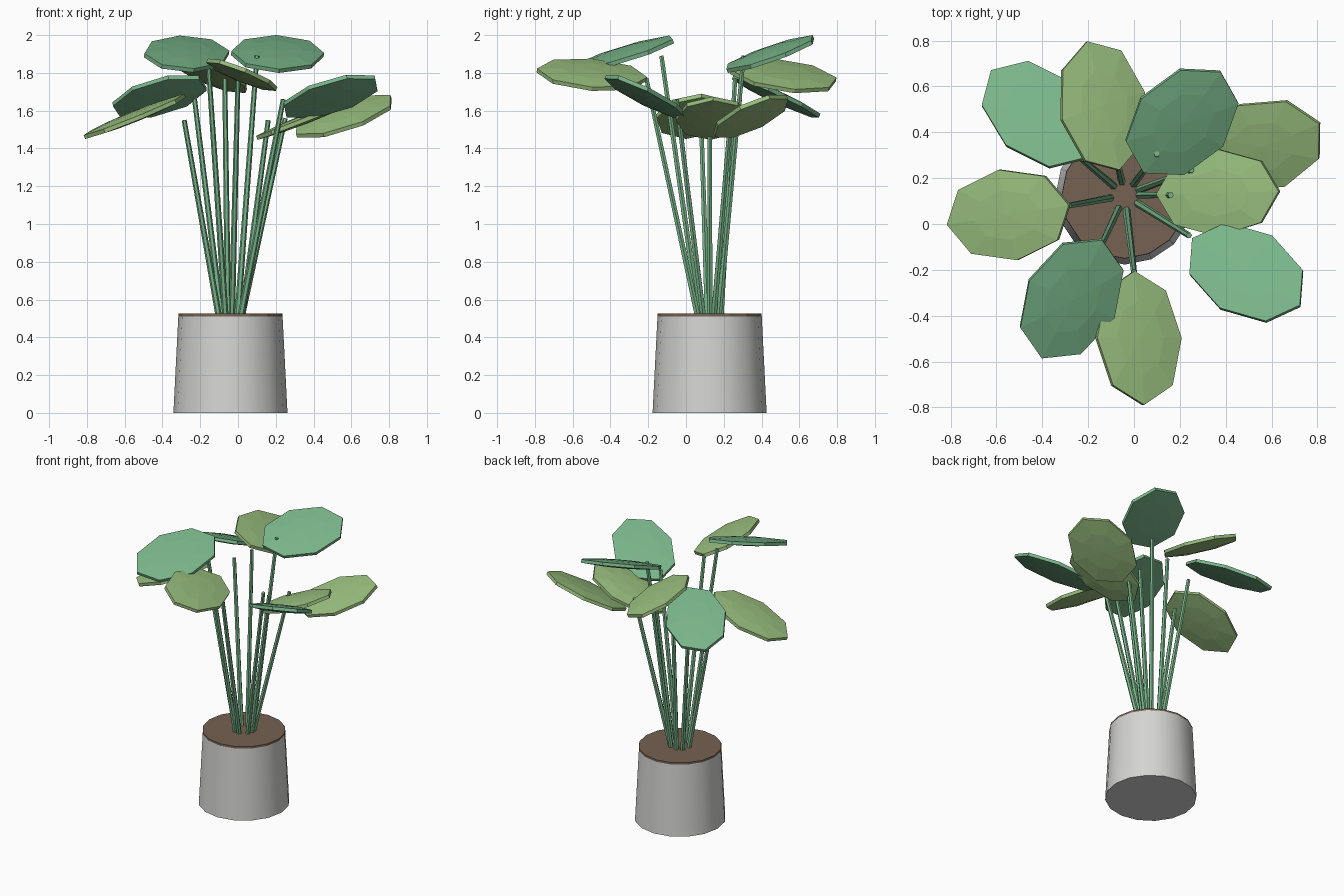
import bpy, bmesh, math
from mathutils import Vector

if "Cube" in bpy.data.objects:
    bpy.data.objects.remove(bpy.data.objects["Cube"])


def material(name, rgb):
    m = bpy.data.materials.new(name)
    m.diffuse_color = (*rgb, 1)
    m.use_nodes = True
    m.node_tree.nodes["Principled BSDF"].inputs["Base Color"].default_value = m.diffuse_color
    return m


TEAL = material("teal_green", (0.19, 0.46, 0.25))
LIME = material("yellow_green", (0.32, 0.52, 0.21))
POT = material("pale_grey", (0.66, 0.66, 0.65))
SOIL = material("soil_brown", (0.18, 0.12, 0.085))

CX, CY = -0.04, 0.125  # pot axis
TOP = 0.525


def finish(bm, name, mat):
    bmesh.ops.recalc_face_normals(bm, faces=bm.faces)
    mesh = bpy.data.meshes.new(name)
    bm.to_mesh(mesh)
    bm.free()
    ob = bpy.data.objects.new(name, mesh)
    bpy.context.collection.objects.link(ob)
    mesh.materials.append(mat)
    return ob


def loft(name, rings, mat, start=None, end=None):
    """Skin closed rings; cap with a fan to start/end points or an n-gon."""
    bm = bmesh.new()
    loops = [[bm.verts.new(p) for p in r] for r in rings]
    n = len(loops[0])
    for a, b in zip(loops, loops[1:]):
        for i in range(n):
            j = (i + 1) % n
            bm.faces.new((a[i], a[j], b[j], b[i]))
    for loop, tip in ((loops[0], start), (loops[-1], end)):
        if tip is None:
            bm.faces.new(loop)
        else:
            v = bm.verts.new(tip)
            for i in range(n):
                bm.faces.new((loop[i], loop[(i + 1) % n], v))
    return finish(bm, name, mat)


def ring(c, u, v, n, r=1.0):
    return [c + r * (u * math.cos(2 * math.pi * i / n) + v * math.sin(2 * math.pi * i / n))
            for i in range(n)]


def disc(z, r, n=16):
    return ring(Vector((CX, CY, z)), Vector((r, 0, 0)), Vector((0, r, 0)), n)


# Tapered pot and soil cap
pot = loft("pot", [disc(0, 0.302), disc(TOP - 0.014, 0.276)], POT)
soil = loft("soil", [disc(TOP - 0.014, 0.276), disc(TOP, 0.275)], SOIL)
for f in pot.data.polygons:
    f.use_smooth = len(f.vertices) == 4
bpy.context.view_layer.objects.active = pot
pot.select_set(True)
bpy.ops.object.shade_smooth_by_angle(angle=math.radians(35))


def leaf(name, mat, c, u, v, slope):
    """Thick octagonal leaf, domed on both sides, lying in a sloped plane."""
    def lift(p):
        return Vector((p[0], p[1], slope[0] * p[0] + slope[1] * p[1]))
    c, u, v = Vector(c), lift(u), lift(v)
    nrm = Vector((-slope[0], -slope[1], 1)).normalized()
    prof = [(0.55, -0.022), (1, -0.011), (1, 0.011), (0.55, 0.022)]
    rings = [ring(c + nrm * h, u, v, 8, r) for r, h in prof]
    loft(name, rings, mat, c - nrm * 0.026, c + nrm * 0.026)


def stem(name, tip):
    tip = Vector(tip)
    out = Vector((tip.x - CX, tip.y - CY, 0)).normalized()
    base = Vector((CX, CY, TOP - 0.03)) + out * 0.06
    d = (tip - base).normalized()
    s = d.cross(Vector((0, 1, 0))).normalized()
    t = d.cross(s)
    loft(name, [ring(base, s, t, 6, 0.017), ring(tip, s, t, 6, 0.013)], TEAL)


# Leaves: colour, centre, plan half-length, plan half-width, slope, stem tip
plants = [
    ("back_left", TEAL, (-.415, .477, 1.675), (-.208, .19), (.143, .136), (.10, -.42), (-.23, .285, 1.66)),
    ("back", LIME, (-.137, .515, 1.785), (-.07, .28), (.18, .06), (-.40, -.17), (-.07, .26, 1.77)),
    ("back_right", TEAL, (.209, .446, 1.90), (.168, .22), (.179, -.103), (-.15, .39), (.10, .305, 1.89)),
    ("right_back", LIME, (.56, .343, 1.57), (.25, .097), (-.10, .177), (.27, .37), (.25, .235, 1.56)),
    ("right", LIME, (.367, .136, 1.56), (.267, .006), (0, .19), (.39, .02), (.16, .126, 1.55)),
    ("right_front", TEAL, (.49, -.212, 1.675), (.235, -.146), (.114, .158), (.17, -.42), (.24, -.05, 1.66)),
    ("front", LIME, (.02, -.498, 1.79), (.021, -.292), (.184, 0), (-.41, -.107), (0, -.21, 1.77)),
    ("front_left", TEAL, (-.272, -.325, 1.90), (-.132, -.258), (-.186, .081), (-.157, .34), (-.16, -.13, 1.89)),
    ("left", LIME, (-.547, .04, 1.57), (-.266, -.042), (-.04, .197), (.40, .08), (-.285, .08, 1.55)),
]
for name, mat, c, u, v, slope, tip in plants:
    leaf("leaf_" + name, mat, c, u, v, slope)
    stem("stem_" + name, tip)
